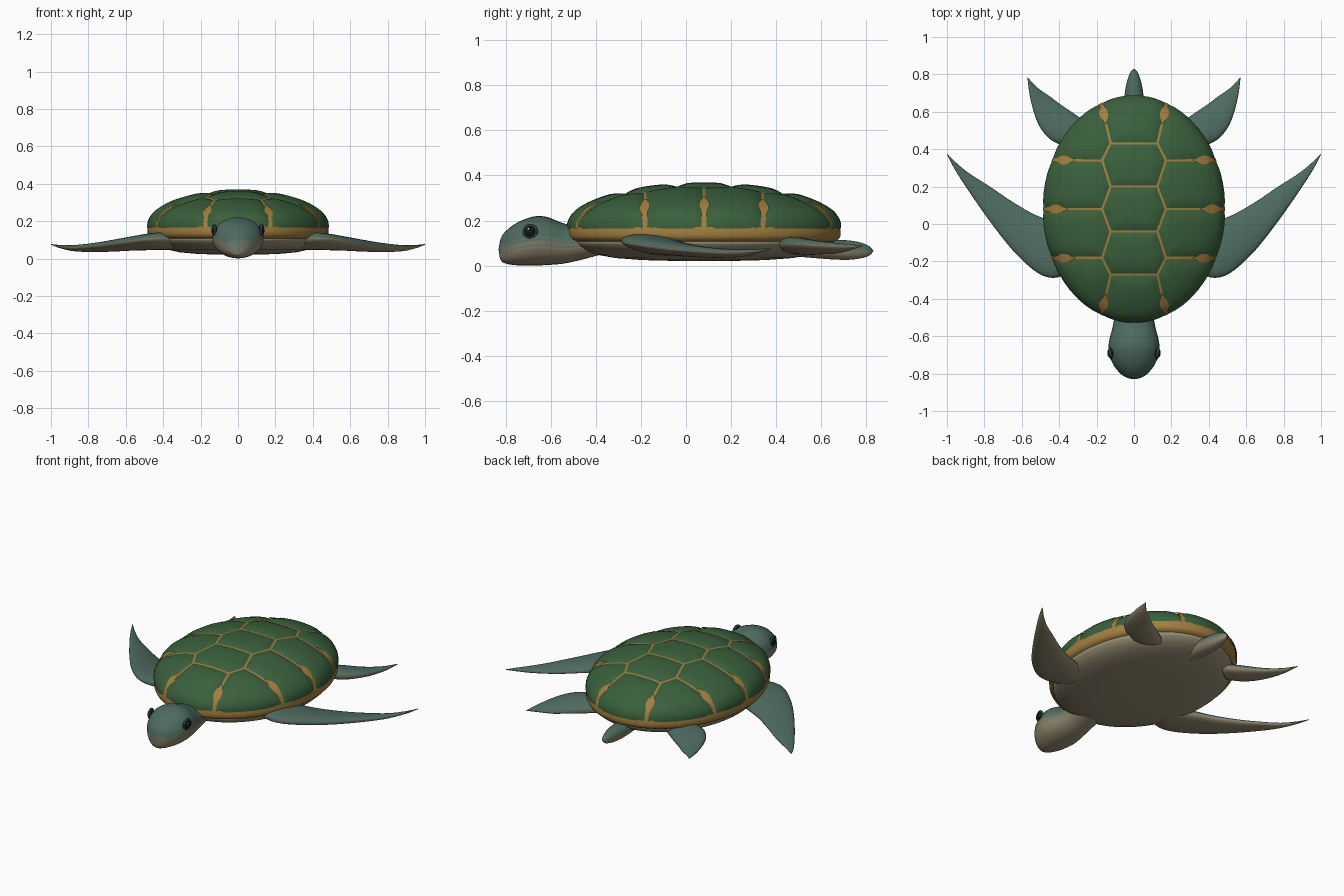
import bpy, bmesh, math
from mathutils import Vector

if "Cube" in bpy.data.objects:
    bpy.data.objects.remove(bpy.data.objects["Cube"])

A, B, C, CY, CZ = 0.483, 0.603, 0.19, 0.08, 0.165   # shell ellipsoid radii and centre


def mat(name, rgb):
    m = bpy.data.materials.new(name)
    m.diffuse_color = (*rgb, 1)
    m.use_nodes = True
    m.node_tree.nodes["Principled BSDF"].inputs["Base Color"].default_value = m.diffuse_color
    return m


SKIN, CREAM = (0.075, 0.145, 0.115), (0.33, 0.28, 0.18)
GREEN = mat("shell_green", (0.042, 0.115, 0.045))
GOLD = mat("shell_gold", (0.36, 0.21, 0.05))
BELLY = mat("belly", CREAM)
BLACK = mat("eye_black", (0.006, 0.008, 0.008))
LID = mat("eyelid", (0.025, 0.055, 0.045))
SHINE = mat("eye_shine", (0.7, 0.75, 0.75))
BLEND = [mat(f"skin_{i}", [s + (c - s) * i / 6 for s, c in zip(SKIN, CREAM)]) for i in range(7)]


def finish(name, bm, mats):
    me = bpy.data.meshes.new(name)
    for f in bm.faces:
        f.smooth = True
    bm.to_mesh(me)
    bm.free()
    for m in mats:
        me.materials.append(m)
    ob = bpy.data.objects.new(name, me)
    bpy.context.collection.objects.link(ob)
    return ob


def skin_rings(bm, rings):
    for r0, r1 in zip(rings, rings[1:]):
        n = len(r0)
        for j in range(n):
            k = (j + 1) % n
            bm.faces.new((r0[j], r1[j], r1[k], r0[k]))


def lathe(name, profile, m, n=96):
    bm = bmesh.new()
    rings = [[bm.verts.new((A * r * math.cos(2 * math.pi * j / n),
                            CY + B * r * math.sin(2 * math.pi * j / n), z))
              for j in range(n)] for r, z in profile]
    skin_rings(bm, rings)
    bm.faces.new(rings[0])
    bm.faces.new(rings[-1])
    bmesh.ops.recalc_face_normals(bm, faces=bm.faces)
    return finish(name, bm, [m])


def loft(name, sections, steps=6, n=28):
    """Sections are (edge point, edge point, thickness), joined by a smooth spline."""
    S = [Vector((*a, *b, t)) for a, b, t in sections]
    S = [S[0]] + S + [S[-1]]
    path = []
    for p0, p1, p2, p3 in zip(S, S[1:], S[2:], S[3:]):
        for i in range(steps):
            t = i / steps
            path.append(0.5 * (2 * p1 + (p2 - p0) * t + (2 * p0 - 5 * p1 + 4 * p2 - p3) * t * t
                               + (3 * p1 - p0 - 3 * p2 + p3) * t ** 3))
    path.append(S[-1])
    bm = bmesh.new()
    rings = []
    for s in path:
        a, b, th = Vector(s[0:3]), Vector(s[3:6]), max(s[6], 0.002)
        ring = []
        for j in range(n):
            q = 2 * math.pi * j / n
            p = (a + b) / 2 + (a - b) / 2 * math.cos(q)
            p.z += th / 2 * math.sin(q)
            ring.append(bm.verts.new(p))
        rings.append(ring)
    skin_rings(bm, rings)
    bm.faces.new(rings[0])
    bm.faces.new(rings[-1])
    bmesh.ops.recalc_face_normals(bm, faces=bm.faces)
    bm.normal_update()
    # dark on top, pale underneath
    for f in bm.faces:
        f.material_index = round(6 * min(1, max(0, (0.25 - f.normal.z) / 0.75)))
    return finish(name, bm, BLEND)


def on_shell(x, y, off):
    """Point on the dome above (x, y), pushed out along the normal."""
    u, v = x / A, (y - CY) / B
    r = math.hypot(u, v)
    if r > 1:
        u, v = u / r, v / r
    w = math.sqrt(max(0, 1 - u * u - v * v))
    nrm = Vector((u / A, v / B, w / C)).normalized()
    return Vector((A * u, CY + B * v, CZ + C * w)) + nrm * off * min(1, 0.3 + 2 * w)


def scute(name, poly):
    """One raised plate: a disc trimmed to a convex outline, then lifted onto the dome."""
    bm = bmesh.new()
    n, k = 80, 26
    rings = []
    for i in range(k):
        r = math.sin(math.pi / 2 * (i + 0.1) / (k - 0.9))
        rings.append([bm.verts.new((A * r * math.cos(2 * math.pi * j / n),
                                    CY + B * r * math.sin(2 * math.pi * j / n), 0)) for j in range(n)])
    skin_rings(bm, rings)
    bm.faces.new(rings[0])
    planes = []
    for p, q in zip(poly, poly[1:] + poly[:1]):
        e = Vector((q[0] - p[0], q[1] - p[1], 0)).normalized()
        planes.append((Vector((*p, 0)), Vector((e.y, -e.x, 0))))
    for d in (0.006, 0.016, 0.035):
        for p, nrm in planes:
            bmesh.ops.bisect_plane(bm, geom=bm.verts[:] + bm.edges[:] + bm.faces[:], dist=1e-5,
                                   plane_co=p - nrm * d, plane_no=nrm, clear_outer=(d == 0.006))
    for v in bm.verts:
        d = min((p - v.co).dot(nrm) for p, nrm in planes)
        s = 1 - (1 - min(1, max(0, d - 0.006) / 0.07)) ** 2
        v.co = on_shell(v.co.x, v.co.y, 0.001 + 0.014 * s)
    return finish(name, bm, [GREEN])


def seam_patch(name, p0, p1):
    """Leaf-shaped widening of a seam near the rim."""
    p0, p1 = Vector(p0), Vector(p1)
    d = (p1 - p0).normalized()
    side = Vector((-d.y, d.x))
    bm = bmesh.new()
    rows = []
    for t, w in ((0, .004), (.2, .013), (.4, .023), (.55, .023), (.75, .013), (.88, .011), (1, .011)):
        c = p0.lerp(p1, t)
        rows.append([bm.verts.new(on_shell(*(c + side * w * k), 0.0115)) for k in (-1, 0, 1)])
    for a, b in zip(rows, rows[1:]):
        for i in (0, 1):
            bm.faces.new((a[i], b[i], b[i + 1], a[i + 1]))
    return finish(name, bm, [GOLD])


# shell base with rim, and belly plate
dome = [(math.sin(t), CZ + C * math.cos(t)) for t in [0.01 + i * (math.pi / 2 - 0.01) / 24 for i in range(25)]]
lathe("shell_base", dome + [(1.004, .15), (1.003, .132), (.99, .118), (.95, .106)], GOLD)
lathe("belly_plate", [(.965, .115), (.94, .092), (.89, .07), (.8, .05), (.65, .034), (.45, .025), (.2, .021), (.01, .02)], BELLY)

# central row of plates
for y0, ym, y1 in ((-.27, -.18, -.04), (-.04, .08, .20), (.20, .34, .43)):
    scute("central_scute", [(.125, y0), (.17, ym), (.125, y1), (-.125, y1), (-.17, ym), (-.125, y0)])
scute("front_scute", [(-.125, -.27), (-.26, -.87), (.26, -.87), (.125, -.27)])
scute("rear_scute", [(.125, .43), (.26, 1.03), (-.26, 1.03), (-.125, .43)])

side_plates = [
    [(.125, -.27), (.26, -.87), (.8, -.87), (.8, -.18), (.17, -.18)],
    [(.17, -.18), (.8, -.18), (.8, .08), (.17, .08), (.125, -.04)],
    [(.17, .08), (.8, .08), (.8, .34), (.17, .34), (.125, .20)],
    [(.17, .34), (.8, .34), (.8, 1.03), (.26, 1.03), (.125, .43)]]
patches = [((.147, -.37), (.173, -.487)), ((.31, -.18), (.438, -.18)), ((.35, .08), (.483, .08)),
           ((.31, .34), (.438, .34)), ((.147, .53), (.173, .647))]
front = [((.34, -.26, .11), (.34, -.03, .08), .09), ((.43, -.288, .112), (.46, .02, .072), .085),
         ((.52, -.258, .105), (.55, .06, .065), .072), ((.64, -.15, .088), (.66, .125, .055), .058),
         ((.76, .0, .072), (.77, .20, .048), .044), ((.88, .17, .062), (.88, .27, .05), .03),
         ((.96, .295, .068), (.95, .327, .062), .016), ((1.0, .372, .076), (.998, .374, .076), .004)]
rear = [((.36, .41, .10), (.22, .52, .08), .075), ((.44, .447, .102), (.32, .59, .072), .072),
        ((.495, .505, .10), (.39, .637, .068), .058), ((.53, .58, .095), (.45, .682, .066), .045),
        ((.556, .68, .09), (.515, .728, .074), .028), ((.57, .782, .088), (.568, .783, .088), .004)]

# everything that comes in left and right pairs
for s, tag in ((1, "left"), (-1, "right")):
    fx = lambda p: (s * p[0], *p[1:])
    for poly in side_plates:
        scute(f"{tag}_side_scute", [fx(p) for p in poly][::s])
    for p0, p1 in patches:
        seam_patch(f"{tag}_seam_patch", fx(p0), fx(p1))
    for part, secs in (("front_flipper", front), ("rear_flipper", rear)):
        loft(f"{tag}_{part}", [(fx(a), fx(b), t) for a, b, t in secs])
    # eye
    for nm, loc, rad, m in (("eye", (.126, -.69, .152), .026, BLACK), ("eye_shine", (.138, -.698, .162), .005, SHINE)):
        bpy.ops.mesh.primitive_uv_sphere_add(segments=24, ring_count=16, radius=rad, location=fx(loc))
        ob = bpy.context.object
        ob.name, ob.scale = f"{tag}_{nm}", (.65, 1, 1)
        ob.data.materials.append(m)
        bpy.ops.object.shade_smooth()
    bpy.ops.mesh.primitive_torus_add(major_radius=.027, minor_radius=.007, major_segments=28, minor_segments=10,
                                     location=(s * .127, -.69, .152), rotation=(0, math.pi / 2, s * -.15))
    bpy.context.object.name = f"{tag}_eyelid"
    bpy.context.object.data.materials.append(LID)
    bpy.ops.object.shade_smooth()


def trunk(name, rows):
    loft(name, [((w, y, (z0 + z1) / 2), (-w, y, (z0 + z1) / 2), z1 - z0) for y, w, z0, z1 in rows])


# head with neck, and tail
trunk("head", [(-.34, .10, .06, .14), (-.45, .10, .03, .165), (-.54, .112, .01, .187), (-.62, .132, .003, .217),
               (-.68, .136, .001, .217), (-.75, .112, .002, .19), (-.80, .072, .01, .152),
               (-.822, .038, .026, .118), (-.83, .003, .065, .075)])
trunk("tail", [(.50, .05, .04, .11), (.62, .054, .03, .115), (.71, .048, .026, .113), (.77, .035, .032, .104),
               (.81, .02, .044, .088), (.83, .002, .063, .068)])
